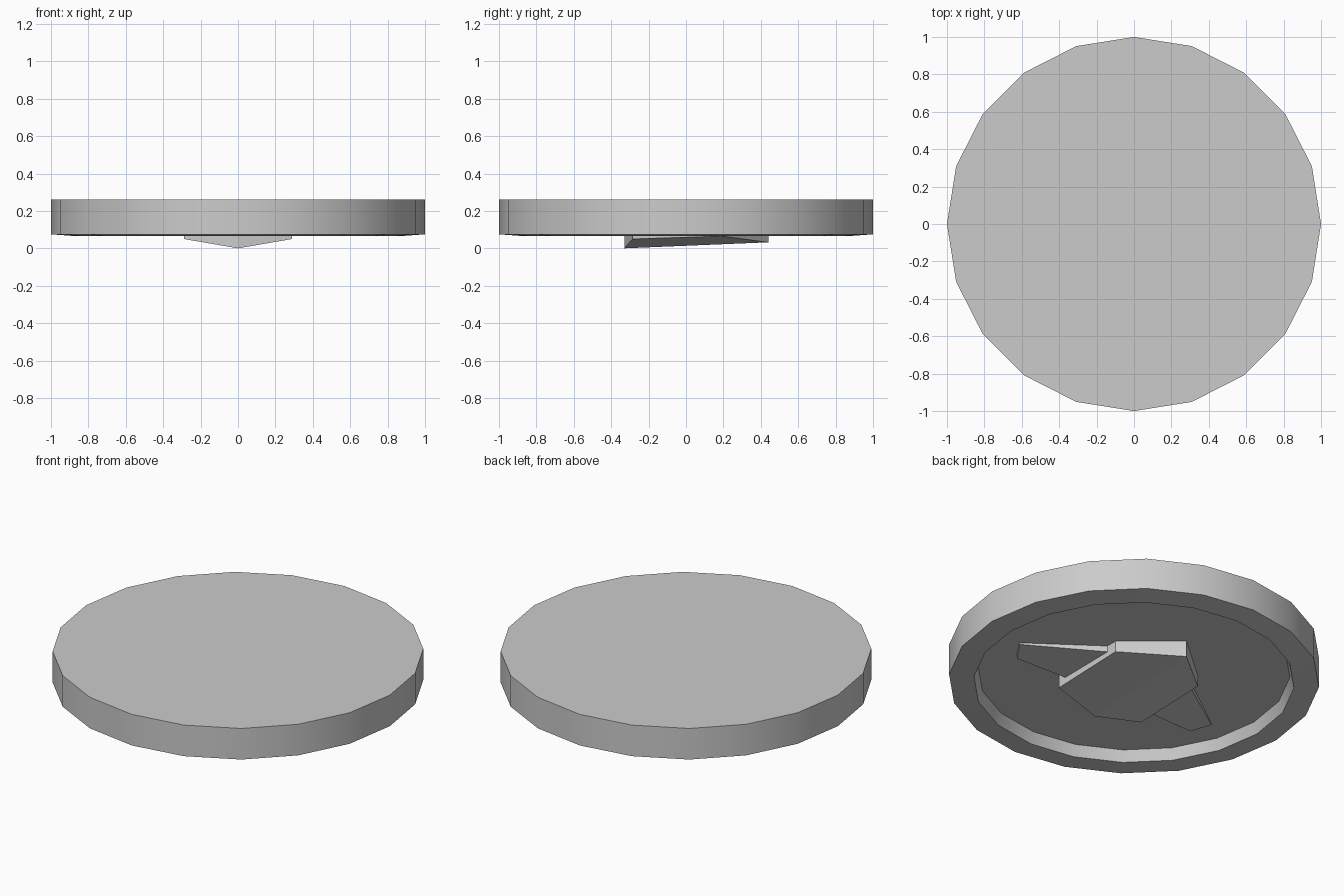
import bpy, bmesh, math

if "Cube" in bpy.data.objects:
    bpy.data.objects.remove(bpy.data.objects["Cube"])

SIDES = 20
FLOOR = 0.13          # height of the recessed underside

grey = bpy.data.materials.new("plain grey")
grey.diffuse_color = (0.6, 0.6, 0.6, 1)
grey.use_nodes = True
grey.node_tree.nodes["Principled BSDF"].inputs["Base Color"].default_value = grey.diffuse_color


def finish(name, bm, smooth=False):
    """Turn a bmesh into a named, coloured object."""
    bmesh.ops.recalc_face_normals(bm, faces=bm.faces[:])
    mesh = bpy.data.meshes.new(name)
    bm.to_mesh(mesh)
    bm.free()
    mesh.materials.append(grey)
    if smooth:
        mesh.shade_smooth()
        mesh.set_sharp_from_angle(angle=math.radians(30))
    obj = bpy.data.objects.new(name, mesh)
    bpy.context.collection.objects.link(obj)
    return obj


def slab(bm, lower):
    """Solid between a lower outline and the recess floor; slightly sunk in."""
    low = [bm.verts.new(p) for p in lower]
    top = [bm.verts.new((x, y, FLOOR + 0.004)) for x, y, z in lower]
    n = len(lower)
    for i in range(n):
        j = (i + 1) % n
        bm.faces.new((low[i], low[j], top[j], top[i]))
    bm.faces.new(top)
    return low


# Disc: a low-poly turned profile with a recess in the underside
bm = bmesh.new()
rings = []
for r, z in [(1, 0.26), (1, 0.075), (0.865, 0.065), (0.843, FLOOR)]:
    rings.append([bm.verts.new((r * math.cos(2 * math.pi * i / SIDES),
                                r * math.sin(2 * math.pi * i / SIDES), z))
                  for i in range(SIDES)])
for a, b in zip(rings, rings[1:]):
    for i in range(SIDES):
        j = (i + 1) % SIDES
        bm.faces.new((a[i], a[j], b[j], b[i]))
bm.faces.new(rings[0])
bm.faces.new(rings[-1])
finish("disc", bm, smooth=True)

# Keel block: pointed hull with a ridge along the middle
bm = bmesh.new()
hull = slab(bm, [(0, -0.33, 0), (0.29, -0.285, 0.05), (0.29, 0.19, 0.065),
                 (0, 0.44, 0.032), (-0.29, 0.19, 0.065), (-0.29, -0.285, 0.05)])
bm.faces.new((hull[0], hull[1], hull[2], hull[3]))
bm.faces.new((hull[0], hull[3], hull[4], hull[5]))
finish("keel_block", bm)

# Fins: swept, thinning toward the tip, one on each side
for name, s in (("fin_right", 1), ("fin_left", -1)):
    bm = bmesh.new()
    fin = slab(bm, [(s * 0.28, -0.23, 0.09), (s * 0.61, -0.255, 0.10),
                    (s * 0.675, -0.155, 0.12), (s * 0.28, 0.13, 0.093)])
    bm.faces.new(fin)
    finish(name, bm)
